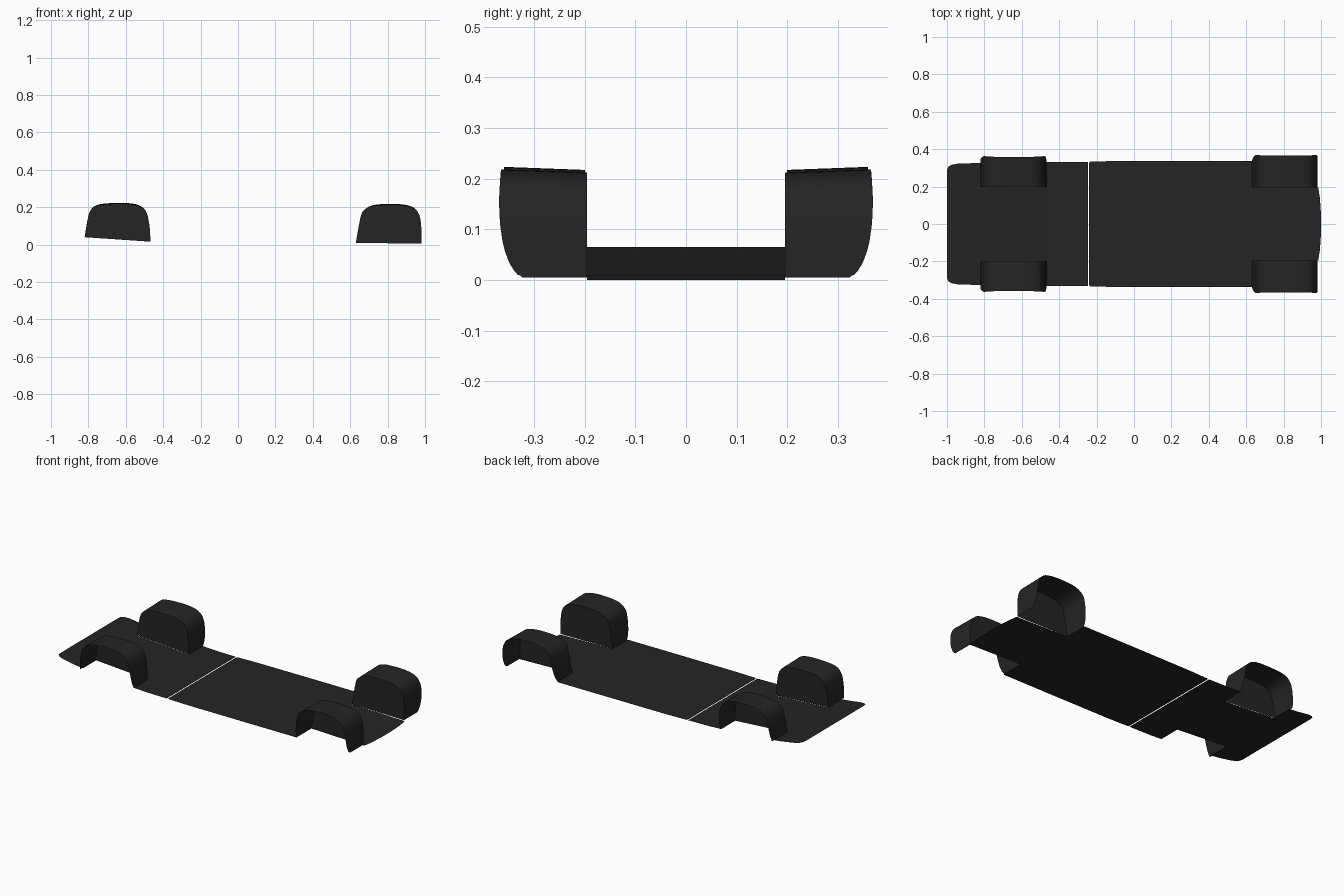
import bpy, bmesh

if "Cube" in bpy.data.objects:
    bpy.data.objects.remove(bpy.data.objects["Cube"])

mat = bpy.data.materials.new("dark_plastic")
mat.diffuse_color = (0.018, 0.018, 0.018, 1)
mat.use_nodes = True
mat.node_tree.nodes["Principled BSDF"].inputs["Base Color"].default_value = mat.diffuse_color


def interp(pts, t):
    if t <= pts[0][0]:
        return pts[0][1]
    for (a, va), (b, vb) in zip(pts, pts[1:]):
        if t <= b:
            return va + (vb - va) * (t - a) / (b - a)
    return pts[-1][1]


def finish(name, bm):
    me = bpy.data.meshes.new(name)
    bm.to_mesh(me)
    bm.free()
    ob = bpy.data.objects.new(name, me)
    bpy.context.collection.objects.link(ob)
    me.materials.append(mat)
    bpy.ops.object.select_all(action='DESELECT')
    ob.select_set(True)
    bpy.context.view_layer.objects.active = ob
    bpy.ops.object.shade_smooth_by_angle(angle=0.6)


def smooth_path(pts, steps=5):
    # Catmull-Rom curve through the profile points
    p = [pts[0]] + pts + [pts[-1]]
    out = []
    for i in range(1, len(p) - 2):
        for k in range(steps):
            t = k / steps
            out.append(tuple(0.5 * (2 * b + (c - a) * t + (2 * a - 5 * b + 4 * c - d) * t * t
                                    + (3 * b - a - 3 * c + d) * t ** 3)
                             for a, b, c, d in zip(p[i - 1], p[i], p[i + 1], p[i + 2])))
    return out + [pts[-1]]


# floor height along the length, and body side width by height
HEIGHT = [(-1, .065), (-.87, .045), (-.82, .04), (-.47, .016), (-.39, .012),
          (-.25, .010), (.63, .010), (1, 0)]
SIDE = [(0, .31), (.008, .33), (.02, .341), (.04, .352), (.07, .361),
        (.11, .367), (.155, .369), (.19, .367), (.225, .364)]


def floor(name, stations):
    # stations are (x, half width); a repeated x makes a wheel notch step
    bm = bmesh.new()
    for (xa, wa), (xb, wb) in zip(stations, stations[1:]):
        if xa == xb:
            continue
        za, zb = interp(HEIGHT, xa), interp(HEIGHT, xb)
        bm.faces.new([bm.verts.new(v) for v in
                      ((xa, -wa, za), (xb, -wb, zb), (xb, wb, zb), (xa, wa, za))])
    bmesh.ops.remove_doubles(bm, verts=bm.verts, dist=1e-5)
    finish(name, bm)


def wheel_liner(name, side, profile, inner, offset):
    # arch strip swept outwards to the body side, closed by an inner wall
    bm = bmesh.new()
    rows = []
    for x, z in smooth_path(profile):
        outer = interp(SIDE, z) + offset
        row = []
        for k in range(5):
            t = k / 4
            rise = .006 * t * min(1, max(0, (z - .15) / .06))
            row.append(bm.verts.new((x, side * (inner + (outer - inner) * t), z + rise)))
        rows.append(row)
    for a, b in zip(rows, rows[1:]):
        for k in range(4):
            bm.faces.new((a[k], a[k + 1], b[k + 1], b[k]))
    bm.faces.new([r[0] for r in rows])
    bmesh.ops.recalc_face_normals(bm, faces=bm.faces)
    finish(name, bm)


# floor panels
floor("front_floor", [(-1, .285), (-.995, .303), (-.98, .315), (-.95, .322), (-.87, .325),
                      (-.815, .326), (-.815, .197), (-.47, .197), (-.47, .332),
                      (-.39, .332), (-.247, .332)])
floor("rear_floor", [(-.241, .325), (-.235, .333), (-.1, .337), (.3, .338), (.63, .338),
                     (.63, .195), (.985, .195), (.994, .14), (1, .05)])

# wheel arch liners
FRONT = [(-.82, .04), (-.803, .14), (-.785, .185), (-.745, .209), (-.65, .217),
         (-.56, .213), (-.51, .195), (-.485, .16), (-.472, .09), (-.468, .016)]
REAR = [(.63, .010), (.655, .145), (.675, .182), (.72, .205), (.80, .212),
        (.88, .209), (.94, .193), (.97, .155), (.98, .09), (.98, .005)]
for label, s in (("left", 1), ("right", -1)):
    wheel_liner("front_liner_" + label, s, FRONT, .199, -.006)
    wheel_liner("rear_liner_" + label, s, REAR, .195, 0)
